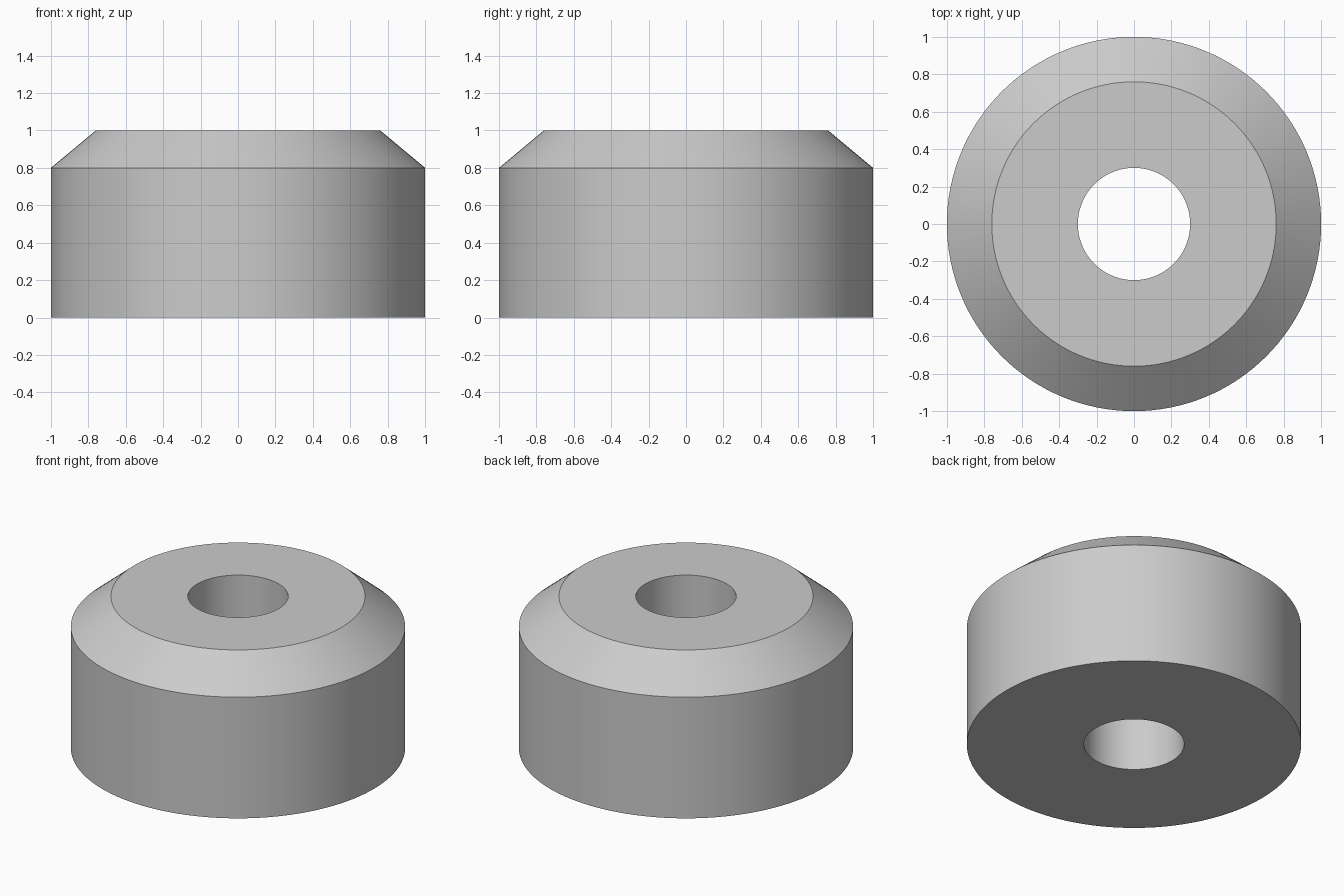
import bpy, bmesh, math

if "Cube" in bpy.data.objects:
    bpy.data.objects.remove(bpy.data.objects["Cube"])

SEGMENTS = 128
# Cross-section (radius, height): bore, flat top, chamfer, outer wall, flat base
PROFILE = [(0.30, 0.0), (0.30, 1.0), (0.76, 1.0), (1.0, 0.80), (1.0, 0.0)]

grey = bpy.data.materials.new("plain_grey")
grey.diffuse_color = (0.6, 0.6, 0.6, 1.0)
grey.use_nodes = True
grey.node_tree.nodes["Principled BSDF"].inputs["Base Color"].default_value = grey.diffuse_color

# Revolve the closed cross-section around z
bm = bmesh.new()
rings = []
for radius, height in PROFILE:
    ring = []
    for i in range(SEGMENTS):
        a = 2 * math.pi * i / SEGMENTS
        ring.append(bm.verts.new((radius * math.cos(a), radius * math.sin(a), height)))
    rings.append(ring)
for k, ring in enumerate(rings):
    following = rings[(k + 1) % len(rings)]
    for i in range(SEGMENTS):
        j = (i + 1) % SEGMENTS
        bm.faces.new((ring[i], ring[j], following[j], following[i]))
bmesh.ops.recalc_face_normals(bm, faces=bm.faces)

mesh = bpy.data.meshes.new("chamfered_bushing")
bm.to_mesh(mesh)
bm.free()
mesh.materials.append(grey)
bushing = bpy.data.objects.new("chamfered_bushing", mesh)
bpy.context.collection.objects.link(bushing)

# Smooth round walls, crisp rims
bpy.context.view_layer.objects.active = bushing
bushing.select_set(True)
bpy.ops.object.shade_smooth_by_angle(angle=math.radians(30))
